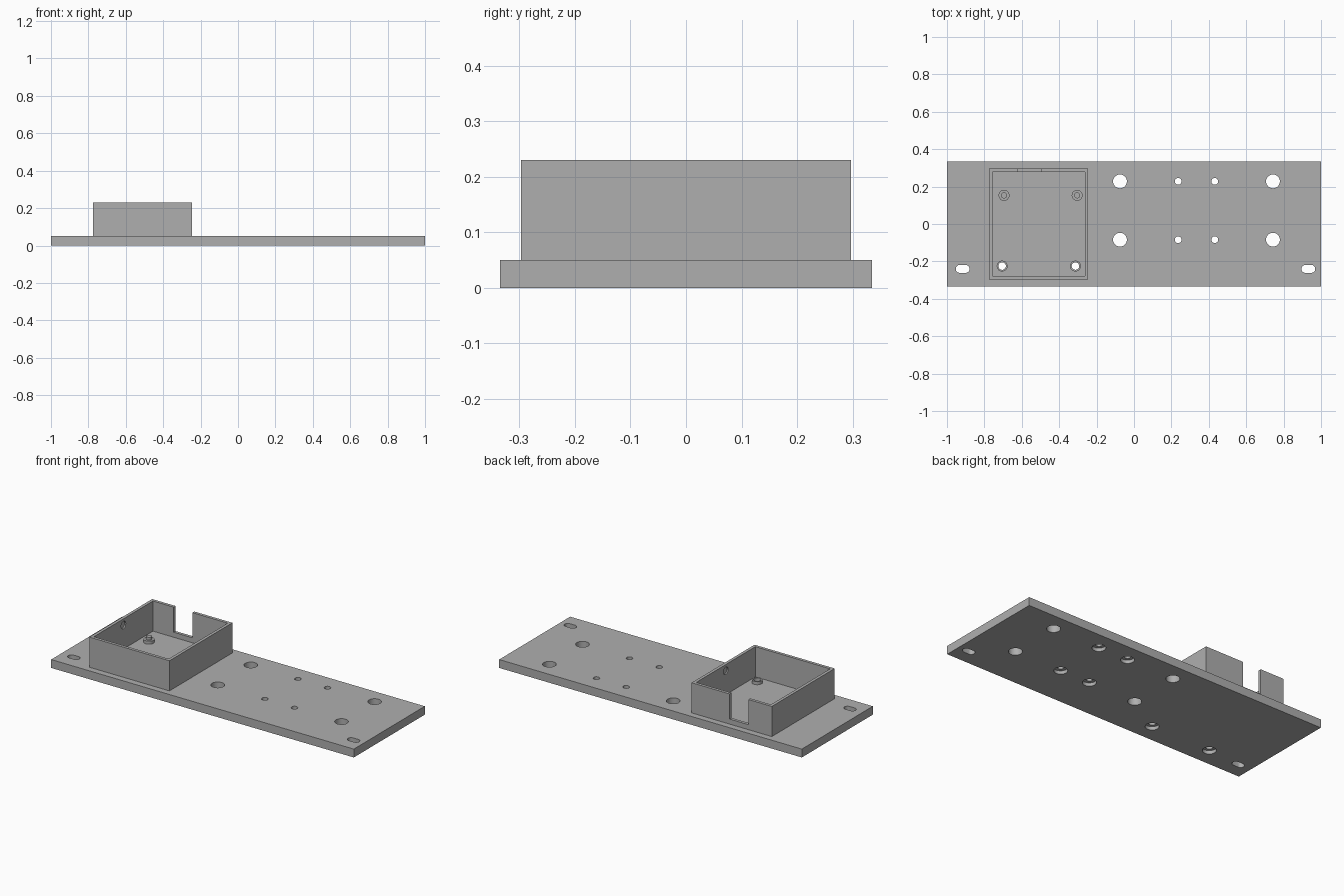
import bpy, bmesh, math
from mathutils import Matrix, Vector

if "Cube" in bpy.data.objects:
    bpy.data.objects.remove(bpy.data.objects["Cube"], do_unlink=True)

grey = bpy.data.materials.new("plain_grey")
grey.use_nodes = True
COLOUR = (0.43, 0.43, 0.43, 1)
grey.diffuse_color = COLOUR
grey.node_tree.nodes["Principled BSDF"].inputs["Base Color"].default_value = COLOUR

SIDES = 40
PLATE_TOP = 0.05
BOX_TOP = 0.23


def add_box(bm, x0, x1, y0, y1, z0, z1):
    size = Matrix.Diagonal((x1 - x0, y1 - y0, z1 - z0, 1))
    centre = Vector((x0 + x1, y0 + y1, z0 + z1)) / 2
    bmesh.ops.create_cube(bm, size=1, matrix=Matrix.Translation(centre) @ size)


def add_turned(bm, x, y, steps, stretch=0.0):
    """Closed round solid from (radius, z) steps; stretch makes it a slot along x."""
    rings = []
    for r, z in steps:
        ring = []
        for i in range(SIDES):
            a = math.tau * (i + 0.5) / SIDES
            shift = math.copysign(stretch, math.cos(a))
            ring.append(bm.verts.new((x + shift + r * math.cos(a), y + r * math.sin(a), z)))
        rings.append(ring)
    for low, high in zip(rings, rings[1:]):
        for i in range(SIDES):
            j = (i + 1) % SIDES
            bm.faces.new((low[i], low[j], high[j], high[i]))
    bm.faces.new(rings[0][::-1])
    bm.faces.new(rings[-1])


def finish(bm, name):
    bmesh.ops.recalc_face_normals(bm, faces=bm.faces)
    mesh = bpy.data.meshes.new(name)
    bm.to_mesh(mesh)
    bm.free()
    mesh.materials.append(grey)
    obj = bpy.data.objects.new(name, mesh)
    bpy.context.collection.objects.link(obj)
    return obj


def select_only(obj):
    bpy.ops.object.select_all(action='DESELECT')
    obj.select_set(True)
    bpy.context.view_layer.objects.active = obj


def cut(obj, cutter):
    mod = obj.modifiers.new("cut", 'BOOLEAN')
    mod.operation = 'DIFFERENCE'
    mod.solver = 'EXACT'
    mod.object = cutter
    select_only(obj)
    bpy.ops.object.modifier_apply(modifier=mod.name)


def smooth(obj):
    select_only(obj)
    bpy.ops.object.shade_smooth_by_angle(angle=math.radians(30))


# Hole cutter: wide holes, counterbored screw holes and end slots
FRONT_POSTS = [(-0.705, -0.225), (-0.313, -0.225)]
REAR_POSTS = [(-0.695, 0.153), (-0.304, 0.153)]
bm = bmesh.new()
through = [(0.037, -0.1), (0.037, 0.15)]


def stepped(r):
    return [(0.037, -0.1), (0.037, 0.02), (r, 0.02), (r, 0.15)]


for y in (0.228, -0.084):
    for x in (-0.075, 0.743):
        add_turned(bm, x, y, through)
    for x in (0.236, 0.432):
        add_turned(bm, x, y, stepped(0.018))
for x, y in FRONT_POSTS:
    add_turned(bm, x, y, stepped(0.02))
for x in (-0.916, 0.932):
    add_turned(bm, x, -0.24, [(0.021, -0.1), (0.021, 0.15)], stretch=0.016)
holes = finish(bm, "hole_cutter")
holes.hide_render = True

# Base plate
bm = bmesh.new()
add_box(bm, -1, 1, -0.335, 0.335, 0, PLATE_TOP)
plate = finish(bm, "base_plate")
cut(plate, holes)
smooth(plate)

# Open tray walls with a cable notch at the back and shallow side dimples
bm = bmesh.new()
add_box(bm, -0.775, -0.245, -0.297, 0.297, PLATE_TOP, BOX_TOP)
walls = finish(bm, "tray_walls")

bm = bmesh.new()
add_box(bm, -0.757, -0.263, -0.279, 0.279, 0, 0.4)
cavity = finish(bm, "cavity_cutter")
bm = bmesh.new()
add_box(bm, -0.62, -0.497, 0.2, 0.4, 0.08, 0.4)
notch = finish(bm, "notch_cutter")
bm = bmesh.new()
turn = Matrix.Translation((-0.51, 0, 0.193)) @ Matrix.Rotation(math.pi / 2, 4, 'Y')
bmesh.ops.create_cone(bm, cap_ends=True, segments=SIDES, radius1=0.022,
                      radius2=0.022, depth=0.51, matrix=turn)
dimples = finish(bm, "dimple_cutter")
for cutter in (cavity, notch, dimples):
    cutter.hide_render = True
    cut(walls, cutter)
smooth(walls)

# Rear locating pegs: a shoulder with a thin pin
for side, (x, y) in zip(("right", "left"), REAR_POSTS):
    bm = bmesh.new()
    add_turned(bm, x, y, [(0.029, PLATE_TOP), (0.029, 0.068), (0.016, 0.068), (0.016, 0.085)])
    smooth(finish(bm, "rear_peg_" + side))

# Front screw posts: hollow bosses
for side, (x, y) in zip(("right", "left"), FRONT_POSTS):
    bm = bmesh.new()
    add_turned(bm, x, y, [(0.029, PLATE_TOP), (0.029, 0.068)])
    post = finish(bm, "front_post_" + side)
    cut(post, holes)
    smooth(post)

# Remove the helpers
for cutter in (holes, cavity, notch, dimples):
    bpy.data.objects.remove(cutter, do_unlink=True)
